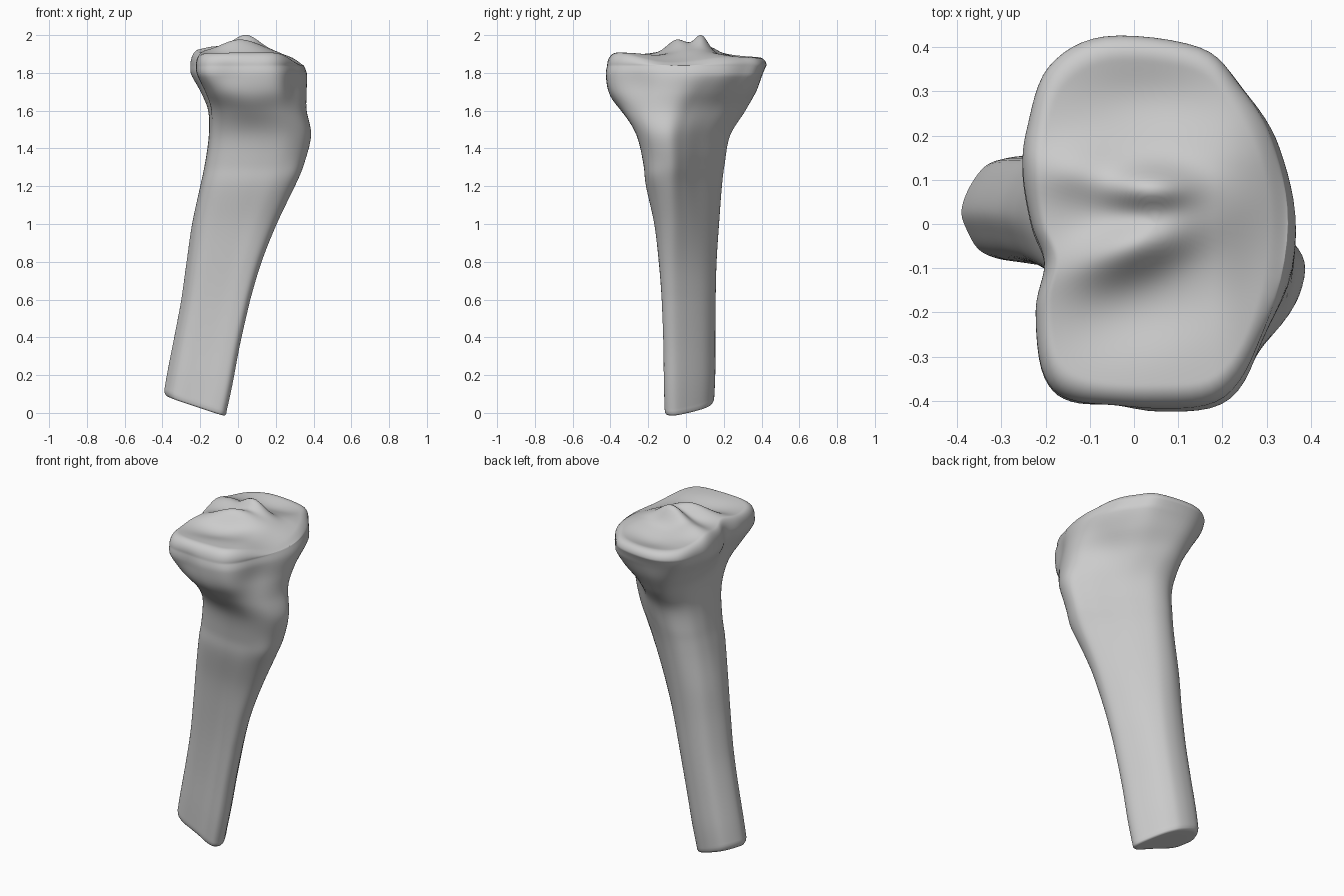
import bpy
import math
from mathutils import Vector

cube = bpy.data.objects.get("Cube")
if cube:
    bpy.data.objects.remove(cube, do_unlink=True)

SEGMENTS = 96
STEPS = 6  # rings between two neighbouring sections
RIM = 1.84  # height where the side wall turns over into the joint surface

# Outlines seen from above, counter-clockwise from the +x edge
SHAFT = [(-.06, -.06), (-.09, .02), (-.13, .09), (-.17, .13), (-.21, .15), (-.27, .155),
         (-.33, .14), (-.37, .09), (-.39, .03), (-.375, -.02), (-.35, -.06), (-.31, -.08),
         (-.25, -.09), (-.19, -.1), (-.13, -.115), (-.08, -.11)]
NECK = [(.385, -.08), (.32, 0), (.23, .08), (.13, .17), (.04, .23), (-.05, .235),
        (-.12, .18), (-.15, .1), (-.155, .02), (-.15, -.06), (-.13, -.13), (-.08, -.185),
        (0, -.22), (.13, -.245), (.26, -.24), (.355, -.18)]
HEAD = [(.365, 0), (.33, .19), (.255, .315), (.16, .405), (-.06, .43), (-.19, .36),
        (-.24, .22), (-.25, .12), (-.23, 0), (-.2, -.09), (-.22, -.2), (-.2, -.35),
        (-.12, -.412), (.06, -.425), (.22, -.4), (.32, -.255)]

# Sections: height, x range, y range, outline (0 shaft, 1 neck, 2 head)
SECTIONS = [
    (.07, -.39, -.06, -.113, .15, 0), (.2, -.37, -.03, -.117, .155, 0),
    (.4, -.335, .012, -.12, .155, 0), (.6, -.3, .065, -.13, .157, .1),
    (.8, -.272, .125, -.147, .162, .3), (1, -.243, .205, -.171, .175, .6),
    (1.2, -.2, .3, -.213, .19, .9), (1.32, -.175, .35, -.226, .205, 1),
    (1.47, -.155, .387, -.262, .235, 1.05), (1.6, -.16, .365, -.335, .32, 1.3),
    (1.7, -.2, .365, -.4, .377, 1.7), (1.79, -.247, .366, -.423, .405, 2),
    (RIM, -.252, .348, -.418, .426, 2)]


def catmull(rows, u, closed=False):
    """Smooth curve through rows of numbers at index position u."""
    n = len(rows)
    i = math.floor(u) if closed else min(math.floor(u), n - 2)
    t = u - i
    pick = [rows[k % n] if closed else rows[max(0, min(n - 1, k))] for k in range(i - 1, i + 3)]
    return [b + t / 2 * (c - a + t * (2 * a - 5 * b + 4 * c - d + t * (3 * (b - c) + d - a)))
            for a, b, c, d in zip(*pick)]


def unit_outline(points):
    """Resample an outline and fit it to the box from 0 to 1."""
    pts = [catmull(points, k * len(points) / SEGMENTS, True) for k in range(SEGMENTS)]
    lows = [min(axis) for axis in zip(*pts)]
    highs = [max(axis) for axis in zip(*pts)]
    return [[(v - a) / (b - a) for v, a, b in zip(p, lows, highs)] for p in pts]


OUTLINES = [unit_outline(o) for o in (SHAFT, NECK, HEAD)]


def hump(x, y, cx, cy, sx, sy, turn=0):
    dx, dy = x - cx, y - cy - turn * (x - cx)
    return math.exp(-(dx / sx) ** 2 - (dy / sy) ** 2)


def plateau(x, y):
    """Height of the joint surface: two dishes and a double ridge."""
    z = 1.908 - 2.2 * max(0, x - .18) ** 2 - .06 * max(0, y - .15)
    z += .09 * hump(x, y, .04, .08, .1, .05)
    z += .07 * hump(x, y, .01, -.045, .14, .065, .3)
    z += .03 * hump(x, y, -.13, .12, .1, .06)
    z -= .025 * hump(x, y, 0, -.2, .17, .09, .2)
    z -= .035 * hump(x, y, .03, .28, .18, .1)
    z -= .02 * hump(x, y, .27, -.1, .08, .16)
    return z


def section_ring(u):
    z, x0, x1, y0, y1, kind = catmull(SECTIONS, u)
    kind = max(0, min(2, kind))
    low = min(1, int(kind))
    f = kind - low
    ring = []
    for a, b in zip(OUTLINES[low], OUTLINES[low + 1]):
        x = x0 + (x1 - x0) * (a[0] + (b[0] - a[0]) * f)
        y = y0 + (y1 - y0) * (a[1] + (b[1] - a[1]) * f)
        # The cut end leans, and the lean fades out up the shaft
        lean = max(0, 1 - z / .6)
        ring.append(Vector((x, y, z + lean * (.09 * y - .36 * (x + .23)))))
    return ring


rings = [section_ring(k / STEPS) for k in range((len(SECTIONS) - 1) * STEPS + 1)]

# Cut end: flat face with a rounded rim
base = rings[0]
middle = sum(base, Vector()) / SEGMENTS
for scale, drop in ((.985, .018), (.94, .028), (.85, .029), (.5, .029), (.02, .029)):
    rings.insert(0, [middle + (p - middle) * scale - Vector((0, 0, drop)) for p in base])

# Joint surface: rounded rim running into the plateau relief
rim = rings[-1]
middle = Vector((.05, 0, RIM))
for k in range(1, 51):
    t = 1 - (k / 50) ** 1.8 * .99
    inset = min(1, (1 - t) / .13)
    blend = math.sqrt(1 - (1 - inset) ** 2)
    ring = []
    for p in rim:
        q = middle + (p - middle) * t
        q.z = RIM + (plateau(q.x, q.y) - RIM) * blend
        ring.append(q)
    rings.append(ring)

# Shallow hollows and swellings: centre, radius, push
DENTS = [((-.05, -.42, 1.79), .07, (0, .014, 0)),
         ((.06, -.36, 1.66), .12, (0, -.012, -.01)),
         ((.33, -.29, 1.74), .12, (-.026, .024, 0)),
         ((.36, .12, 1.62), .11, (-.02, -.015, 0)),
         ((.32, -.2, 1.25), .08, (.008, -.01, 0))]
for ring in rings:
    for p in ring:
        p += sum((Vector(push) * math.exp(-((p - Vector(c)).length / r) ** 2)
                  for c, r, push in DENTS), Vector())

# Skin the rings
verts = [p for ring in rings for p in ring]
faces = []
for r in range(len(rings) - 1):
    for s in range(SEGMENTS):
        n = (s + 1) % SEGMENTS
        a, b = r * SEGMENTS, (r + 1) * SEGMENTS
        faces.append((a + s, a + n, b + n, b + s))
faces.append(tuple(reversed(range(SEGMENTS))))
faces.append(tuple(range(len(verts) - SEGMENTS, len(verts))))

mesh = bpy.data.meshes.new("shin_bone")
mesh.from_pydata(verts, [], faces)
bone = bpy.data.objects.new("shin_bone", mesh)
bpy.context.collection.objects.link(bone)

# Plain grey
colour = (.6, .6, .6, 1)
grey = bpy.data.materials.new("bone_grey")
grey.use_nodes = True
grey.diffuse_color = colour
grey.node_tree.nodes["Principled BSDF"].inputs["Base Color"].default_value = colour
mesh.materials.append(grey)
mesh.shade_smooth()
